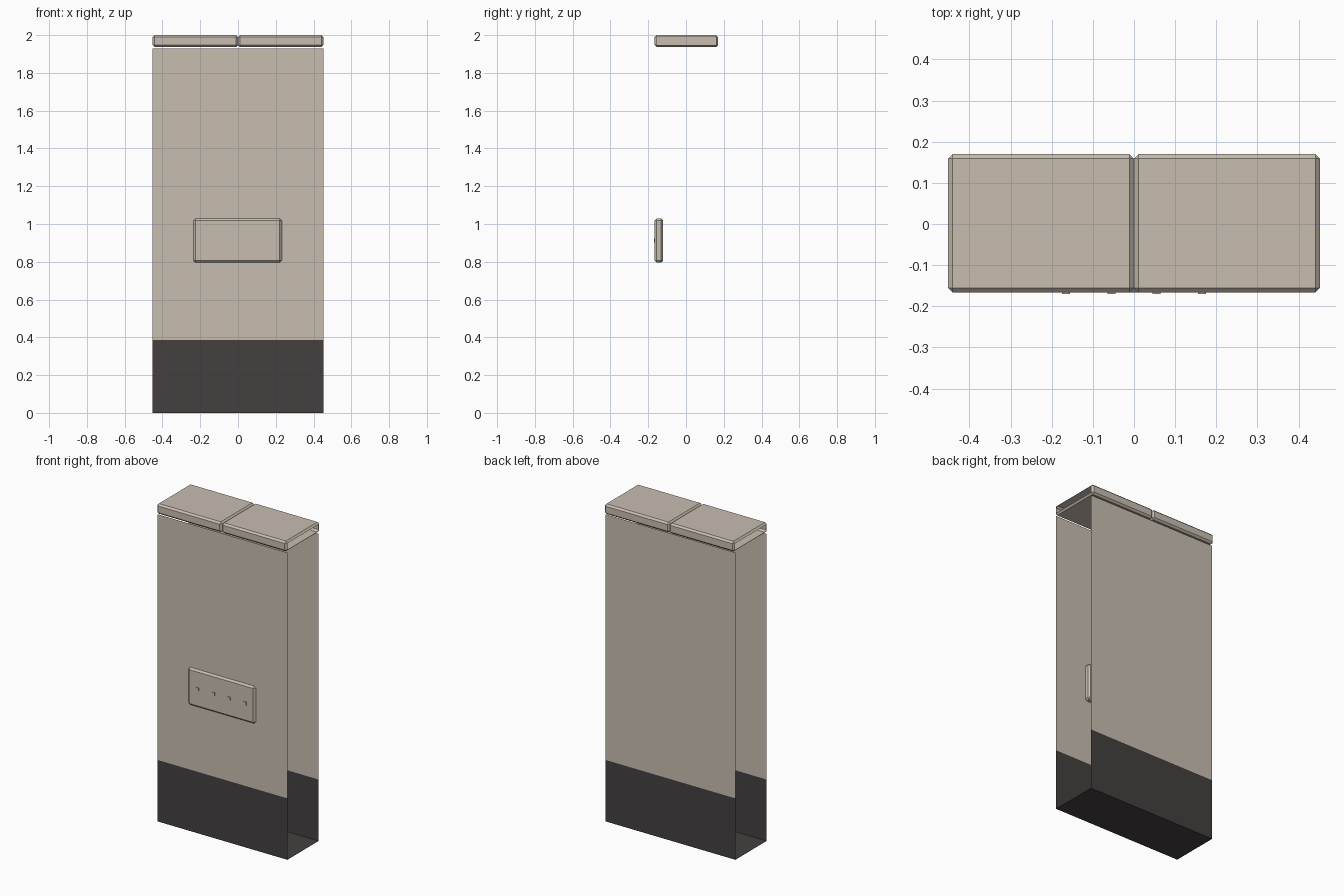
import bpy, bmesh
from mathutils import Vector

if "Cube" in bpy.data.objects:
    bpy.data.objects.remove(bpy.data.objects["Cube"])


def material(name, rgb):
    m = bpy.data.materials.new(name)
    m.diffuse_color = (*rgb, 1)
    m.use_nodes = True
    m.node_tree.nodes["Principled BSDF"].inputs["Base Color"].default_value = m.diffuse_color
    return m


STONE = material("warm_stone", (0.578, 0.515, 0.434))
DARK = material("dark_plinth", (0.058, 0.051, 0.051))


def finish(name, bm, mat):
    me = bpy.data.meshes.new(name)
    bm.to_mesh(me)
    bm.free()
    me.materials.append(mat)
    ob = bpy.data.objects.new(name, me)
    bpy.context.collection.objects.link(ob)
    return ob


def box(name, lo, hi, mat, chamfer=0, remove=()):
    """Box between two corners, chamfered, minus faces pointing along 'remove'."""
    bm = bmesh.new()
    bmesh.ops.create_cube(bm, size=1)
    for v in bm.verts:
        v.co = Vector([lo[i] + (hi[i] - lo[i]) * (v.co[i] + 0.5) for i in range(3)])
    if chamfer:
        bmesh.ops.bevel(bm, geom=bm.edges[:], offset=chamfer, segments=1,
                        affect='EDGES', profile=0.5)
    bm.normal_update()
    gone = [f for f in bm.faces if any(f.normal.dot(Vector(d)) > 0.99 for d in remove)]
    bmesh.ops.delete(bm, geom=gone, context='FACES')
    return finish(name, bm, mat)


W, Y, SPLIT, TOP = 0.452, 0.155, 0.386, 1.93
ENDS = [(1, 0, 0), (-1, 0, 0)]

# Dark plinth: front, back and floor sheets, open at both ends and above
box("plinth", (-W, -Y, 0), (W, Y, SPLIT), DARK, remove=ENDS + [(0, 0, 1)])

# Stone wall sheets, front and back
box("wall_faces", (-W, -Y, SPLIT), (W, Y, TOP), STONE,
    remove=ENDS + [(0, 0, 1), (0, 0, -1)])

# Two chamfered coping stones, open at the outer ends
for side, label in ((-1, "left"), (1, "right")):
    x0, x1 = sorted((0, side * W))
    box(f"coping_{label}", (x0, -0.166, 1.936), (x1, 0.170, 2.0), STONE,
        chamfer=0.011, remove=[(side, 0, 0)])

# Raised plaque on the front
box("plaque", (-0.235, -0.166, 0.795), (0.232, -0.122, 1.03), STONE, chamfer=0.011)

# Small studs across the plaque
for i, x in enumerate((-0.165, -0.055, 0.055, 0.165)):
    box(f"plaque_stud_{i + 1}", (x - 0.01, -0.170, 0.902), (x + 0.01, -0.165, 0.922), STONE)
